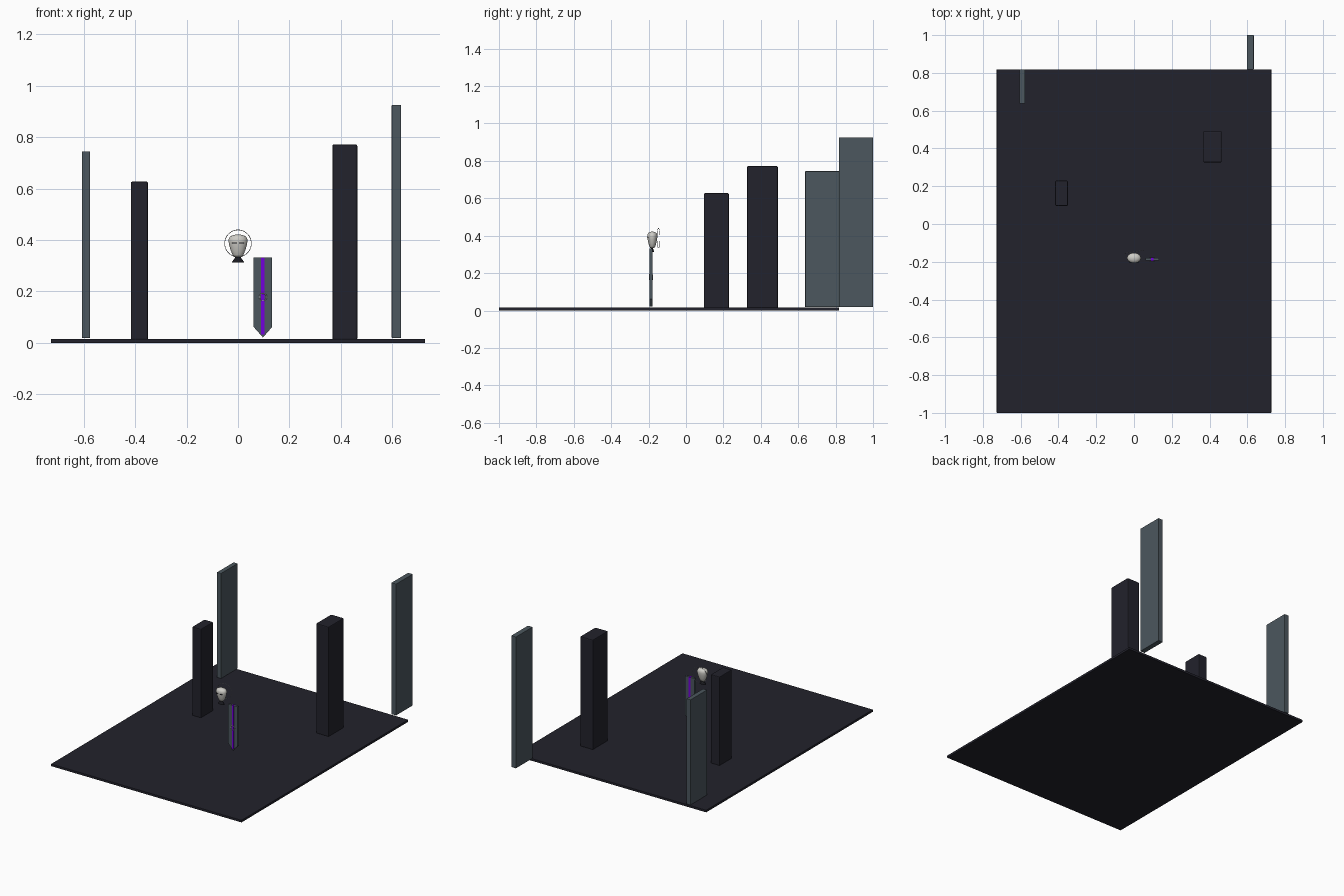
import bpy, bmesh, math

if "Cube" in bpy.data.objects:
    bpy.data.objects.remove(bpy.data.objects["Cube"])


def material(name, rgb):
    m = bpy.data.materials.new(name)
    m.diffuse_color = (*rgb, 1)
    m.use_nodes = True
    m.node_tree.nodes["Principled BSDF"].inputs["Base Color"].default_value = m.diffuse_color
    return m


STONE = material("dark stone", (0.016, 0.016, 0.025))
SLATE = material("slate panel", (0.072, 0.095, 0.112))
PURPLE = material("purple glow", (0.17, 0.0, 0.72))
BONE = material("pale bone", (0.62, 0.61, 0.57))
BLACK = material("near black", (0.010, 0.010, 0.014))
SILVER = material("silver", (0.40, 0.41, 0.43))


def finish(name, bm, mat, smooth=False):
    bmesh.ops.recalc_face_normals(bm, faces=bm.faces[:])
    me = bpy.data.meshes.new(name)
    bm.to_mesh(me)
    bm.free()
    me.materials.append(mat)
    for p in me.polygons:
        p.use_smooth = smooth
    ob = bpy.data.objects.new(name, me)
    bpy.context.collection.objects.link(ob)
    return ob


def box(name, lo, hi, mat, bevel=0.0):
    bm = bmesh.new()
    bmesh.ops.create_cube(bm, size=1)
    for v in bm.verts:
        v.co = [(a + b) / 2 + c * (b - a) for a, b, c in zip(lo, hi, v.co)]
    ob = finish(name, bm, mat)
    if bevel:
        mod = ob.modifiers.new("bevel", 'BEVEL')
        mod.width = bevel
        mod.segments = 2
    return ob


def revolve(name, profile, centre, depth, sides, mat, smooth):
    """Rings of (radius, z), squashed along y by depth."""
    bm = bmesh.new()
    rings = []
    for r, z in profile:
        rings.append([bm.verts.new((centre[0] + r * math.cos(2 * math.pi * i / sides),
                                    centre[1] + depth * r * math.sin(2 * math.pi * i / sides), z))
                      for i in range(sides)])
    for a, b in zip(rings, rings[1:]):
        for i in range(sides):
            j = (i + 1) % sides
            bm.faces.new((a[i], a[j], b[j], b[i]))
    bm.faces.new(rings[0])
    bm.faces.new(rings[-1])
    return finish(name, bm, mat, smooth)


def ring(name, loc, major, minor, turn, mat):
    bpy.ops.mesh.primitive_torus_add(major_radius=major, minor_radius=minor,
                                     major_segments=40, minor_segments=6,
                                     location=loc, rotation=(math.pi / 2, 0, turn))
    ob = bpy.context.object
    ob.name = name
    ob.data.materials.append(mat)
    bpy.ops.object.shade_smooth()
    return ob


# Floor slab
box("floor", (-0.727, -1.0, 0.0), (0.727, 0.818, 0.016), STONE, 0.002)

# Standing pillars
box("left_pillar", (-0.417, 0.096, 0.012), (-0.35, 0.229, 0.627), STONE, 0.005)
box("right_pillar", (0.367, 0.326, 0.012), (0.464, 0.491, 0.772), STONE, 0.006)

# Tall thin panels at the back
box("left_panel", (-0.607, 0.637, 0.019), (-0.576, 0.818, 0.745), SLATE, 0.002)
box("right_panel", (0.598, 0.818, 0.019), (0.634, 1.0, 0.926), SLATE, 0.002)

# Hanging pointed banner with a glowing stripe
BX, BY = 0.097, -0.187
bm = bmesh.new()
outline = [(-0.036, 0.332), (-0.036, 0.062), (0, 0.021), (0.036, 0.062), (0.036, 0.332)]
face = bm.faces.new([bm.verts.new((BX + x, BY - 0.007, z)) for x, z in outline])
out = bmesh.ops.extrude_face_region(bm, geom=[face])
for v in out["geom"]:
    if isinstance(v, bmesh.types.BMVert):
        v.co.y += 0.014
finish("banner", bm, SLATE)
box("banner_stripe", (BX - 0.007, BY - 0.009, 0.032), (BX + 0.007, BY + 0.009, 0.3325), PURPLE)
for side, label in ((-1, "front"), (1, "back")):
    ring("banner_ring_" + label, (BX, BY + side * 0.0095, 0.178), 0.0145, 0.0014, 0, SILVER)

# Floating mask with a tapered chin
revolve("mask", [(0.015, 0.335), (0.021, 0.343), (0.028, 0.359), (0.034, 0.379),
                 (0.037, 0.396), (0.0355, 0.407), (0.029, 0.415), (0.017, 0.420),
                 (0.004, 0.422)], (0, -0.18), 0.74, 24, BONE, True)
for s in (-1, 1):
    x = s * 0.0135
    box("eye_slit", (x - 0.009, -0.2075, 0.387), (x + 0.009, -0.1985, 0.391), BLACK)

# Flared collar under the mask
revolve("collar", [(0.024, 0.312), (0.022, 0.317), (0.011, 0.332), (0.011, 0.340)],
        (0, -0.182), 0.5, 12, BLACK, False)

# Halo behind the mask, turned slightly
ring("halo", (0, -0.147, 0.387), 0.0525, 0.0012, math.radians(9), SILVER)
